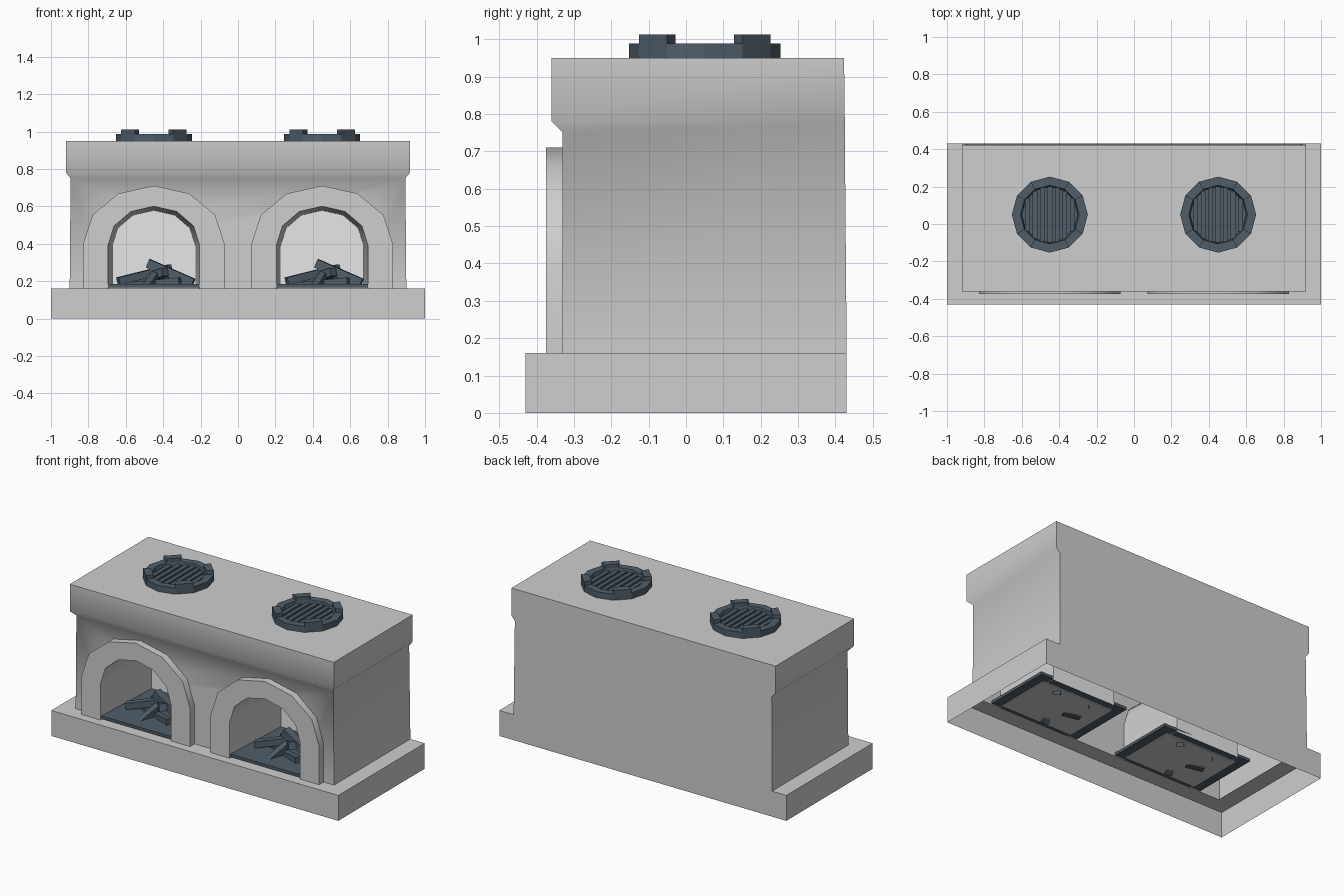
import bpy, bmesh, math
from mathutils import Vector

cube = bpy.data.objects.get("Cube")
if cube:
    bpy.data.objects.remove(cube, do_unlink=True)


def material(name, r, g, b):
    m = bpy.data.materials.new(name)
    m.use_nodes = True
    m.diffuse_color = (r, g, b, 1)
    bsdf = next(n for n in m.node_tree.nodes if n.type == 'BSDF_PRINCIPLED')
    bsdf.inputs["Base Color"].default_value = (r, g, b, 1)
    bsdf.inputs["Roughness"].default_value = 0.8
    return m


stone = material("pale stone", 0.62, 0.62, 0.62)
iron = material("slate iron", 0.08, 0.11, 0.14)
white = material("white lining", 0.95, 0.95, 0.95)


def add_mesh(name, verts, faces, mat, smooth=None, recalc=True):
    me = bpy.data.meshes.new(name)
    me.from_pydata([tuple(v) for v in verts], [], faces)
    if recalc:
        bm = bmesh.new()
        bm.from_mesh(me)
        bmesh.ops.recalc_face_normals(bm, faces=bm.faces)
        bm.to_mesh(me)
        bm.free()
    me.materials.append(mat)
    ob = bpy.data.objects.new(name, me)
    bpy.context.collection.objects.link(ob)
    if smooth:
        bpy.ops.object.select_all(action='DESELECT')
        ob.select_set(True)
        bpy.context.view_layer.objects.active = ob
        bpy.ops.object.shade_smooth_by_angle(angle=math.radians(smooth))
    return ob


def box(name, lo, hi, mat):
    v = [(x, y, z) for z in (lo[2], hi[2]) for y in (lo[1], hi[1]) for x in (lo[0], hi[0])]
    f = [(0, 2, 3, 1), (4, 5, 7, 6), (0, 1, 5, 4), (2, 6, 7, 3), (0, 4, 6, 2), (1, 3, 7, 5)]
    return add_mesh(name, v, f, mat)


def bridge(a, b, n, closed=False):
    """Quads between two rows of n vertices starting at indices a and b."""
    return [(a + i, a + (i + 1) % n, b + (i + 1) % n, b + i) for i in range(n if closed else n - 1)]


def rect(hx, y0, y1, z):
    return [(-hx, y0, z), (hx, y0, z), (hx, y1, z), (-hx, y1, z)]


FLOOR, WALL_Y, BACK_Y = 0.16, -0.33, 0.43
CHAMBER_END = 0.10


def arch(cx, half, spring, top, y):
    """Arch outline from the left foot over the crown to the right foot."""
    pts = [(cx - half, y, FLOOR)]
    for i in range(7):
        a = math.pi * (1 - i / 6)
        pts.append((cx + half * math.cos(a), y, spring + (top - spring) * math.sin(a)))
    return pts + [(cx + half, y, FLOOR)]


# Plinth: hollow underneath, with a ledge around the oven body
add_mesh("plinth", rect(1, -0.43, BACK_Y, 0) + rect(1, -0.43, BACK_Y, FLOOR)
         + rect(0.895, WALL_Y, BACK_Y - 0.001, FLOOR),
         bridge(0, 4, 4, True) + bridge(4, 8, 4, True), stone)

# Oven body: shell with a flared cap; the front wall is cut by two arches
rings = (rect(0.9, WALL_Y, BACK_Y, FLOOR) + rect(0.895, WALL_Y, 0.425, 0.75)
         + rect(0.92, -0.36, 0.425, 0.78) + rect(0.92, -0.36, 0.423, 0.95))
faces = bridge(0, 4, 4, True)[1:] + bridge(4, 8, 4, True) + bridge(8, 12, 4, True)
faces.append((12, 13, 14, 15))
front = [0]
for cx in (-0.45, 0.45):
    start = len(rings)
    rings += arch(cx, 0.245, 0.39, 0.60, WALL_Y)
    front += range(start, len(rings))
faces.append(tuple(front + [1, 5, 4]))
add_mesh("oven_body", rings, faces, stone, 50)


def log(name, a, b, size):
    """Squared log running from point a to point b."""
    a, b = Vector(a), Vector(b)
    ob = box(name, (-size, -size, 0), (size, size, (b - a).length), iron)
    ob.rotation_mode = 'QUATERNION'
    ob.rotation_quaternion = (b - a).to_track_quat('Z', 'Y')
    ob.location = a


def disc(radius, z, cx, cy, n=12):
    return [(cx + radius * math.cos(math.tau * i / n), cy + radius * math.sin(math.tau * i / n), z)
            for i in range(n)]


LOGS = [((0.21, -0.17, 0.19), (-0.03, -0.13, 0.295), 0.024),
        ((-0.19, -0.20, 0.20), (0.09, -0.09, 0.27), 0.020),
        ((-0.13, 0.0, 0.18), (0.06, -0.19, 0.25), 0.022),
        ((0.13, 0.02, 0.16), (0.0, -0.13, 0.27), 0.022),
        ((-0.04, -0.29, 0.16), (0.02, -0.12, 0.25), 0.020),
        ((-0.16, -0.12, 0.17), (0.14, -0.24, 0.20), 0.020)]

for side, cx in (("right", -0.45), ("left", 0.45)):
    # Raised arch surround
    v = (arch(cx, 0.378, 0.40, 0.71, WALL_Y) + arch(cx, 0.378, 0.40, 0.71, -0.375)
         + arch(cx, 0.245, 0.39, 0.60, -0.375))
    add_mesh(side + "_arch_surround", v, bridge(0, 9, 9) + bridge(9, 18, 9), stone, 35)

    # Fire chamber vault narrowing to the back, closed by a pale lining
    v = arch(cx, 0.245, 0.39, 0.60, -0.375) + arch(cx, 0.222, 0.39, 0.578, CHAMBER_END)
    add_mesh(side + "_fire_chamber", v, bridge(0, 9, 9), stone, 35)
    add_mesh(side + "_chamber_lining", arch(cx, 0.222, 0.39, 0.578, CHAMBER_END),
             [tuple(range(9))], white, recalc=False)

    # Fire tray with its floor plate
    box(side + "_fire_tray", (cx - 0.31, -0.368, 0.166), (cx + 0.31, CHAMBER_END, 0.184), iron)
    box(side + "_tray_floor", (cx - 0.25, -0.31, 0.160), (cx + 0.25, 0.05, 0.166), stone)

    # Firewood
    for i, (a, b, s) in enumerate(LOGS):
        log(f"{side}_log_{i + 1}", (a[0] + cx, a[1], a[2]), (b[0] + cx, b[1], b[2]), s)

    # Burner ring with an open dish
    cy = 0.05
    v = (disc(0.203, 0.95, cx, cy) + disc(0.203, 0.988, cx, cy)
         + disc(0.157, 0.988, cx, cy) + disc(0.150, 0.956, cx, cy))
    f = bridge(0, 12, 12, True) + bridge(12, 24, 12, True) + bridge(24, 36, 12, True)
    add_mesh(side + "_burner_ring", v, f + [tuple(range(36, 48))], iron)

    # Four pan rests on the diagonal segments of the ring
    for k in (1, 4, 7, 10):
        v = []
        for z in (0.986, 1.012):
            outer, inner = disc(0.203, z, cx, cy), disc(0.157, z, cx, cy)
            v += [outer[k], outer[k + 1], inner[k + 1], inner[k]]
        add_mesh(f"{side}_pan_rest_{k // 3 + 1}", v,
                 bridge(0, 4, 4, True) + [(0, 1, 2, 3), (4, 5, 6, 7)], iron)

    # Grill bars
    for i in range(7):
        x = (i - 3) * 0.04
        reach = math.sqrt(0.15 ** 2 - x ** 2)
        box(f"{side}_grill_bar_{i + 1}", (cx + x - 0.013, cy - reach, 0.955),
            (cx + x + 0.013, cy + reach, 0.976), iron)
